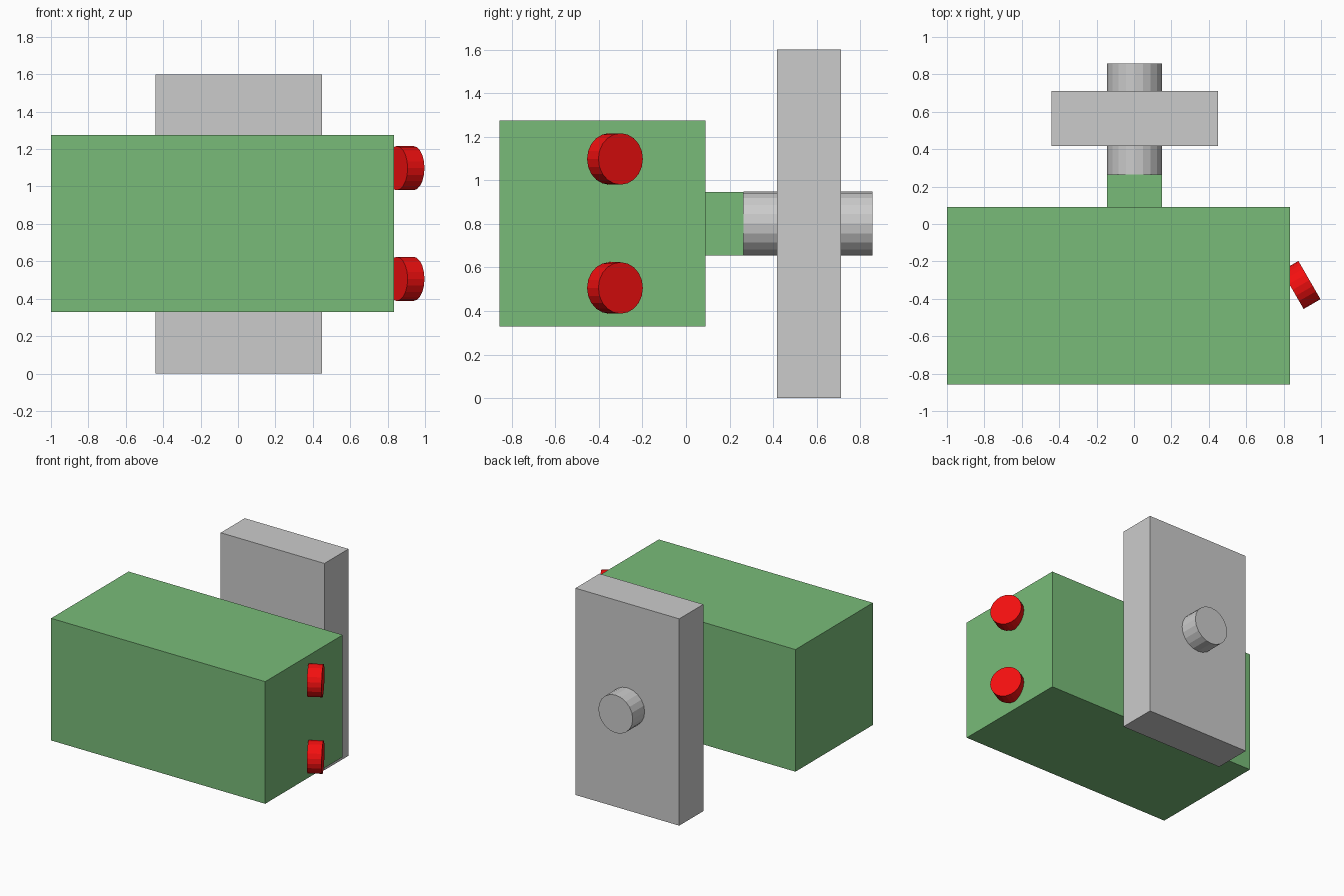
import bpy
from math import radians
from mathutils import Vector

if "Cube" in bpy.data.objects:
    bpy.data.objects.remove(bpy.data.objects["Cube"])


def material(name, color):
    m = bpy.data.materials.new(name)
    m.diffuse_color = color
    m.use_nodes = True
    m.node_tree.nodes["Principled BSDF"].inputs["Base Color"].default_value = m.diffuse_color
    return m


green = material("green", (0.19, 0.50, 0.19, 1))
red = material("red", (0.9, 0.005, 0.005, 1))


def box(name, lo, hi, mat=None):
    lo, hi = Vector(lo), Vector(hi)
    bpy.ops.mesh.primitive_cube_add(size=1, location=(lo + hi) / 2)
    ob = bpy.context.object
    ob.name = name
    ob.scale = hi - lo
    if mat:
        ob.data.materials.append(mat)


def cylinder(name, center, radius, depth, rotation, mat=None):
    bpy.ops.mesh.primitive_cylinder_add(vertices=20, radius=radius, depth=depth,
                                        location=center, rotation=rotation)
    ob = bpy.context.object
    ob.name = name
    if mat:
        ob.data.materials.append(mat)


# Main housing and the square neck on its back
box("housing", (-1, -0.857, 0.33), (0.833, 0.09, 1.275), green)
box("neck", (-0.145, 0.09, 0.655), (0.15, 0.265, 0.947), green)

# Upright plate with the axle running through it
box("plate", (-0.44, 0.417, 0), (0.448, 0.711, 1.6))
cylinder("axle", (0.003, 0.561, 0.801), 0.147, 0.592, (radians(90), 0, 0))

# Two slanted round buttons on the right end
for name, z in (("lower_button", 0.506), ("upper_button", 1.098)):
    cylinder(name, (0.893, -0.326, z), 0.118, 0.104,
             (0, radians(90), radians(30)), red)
